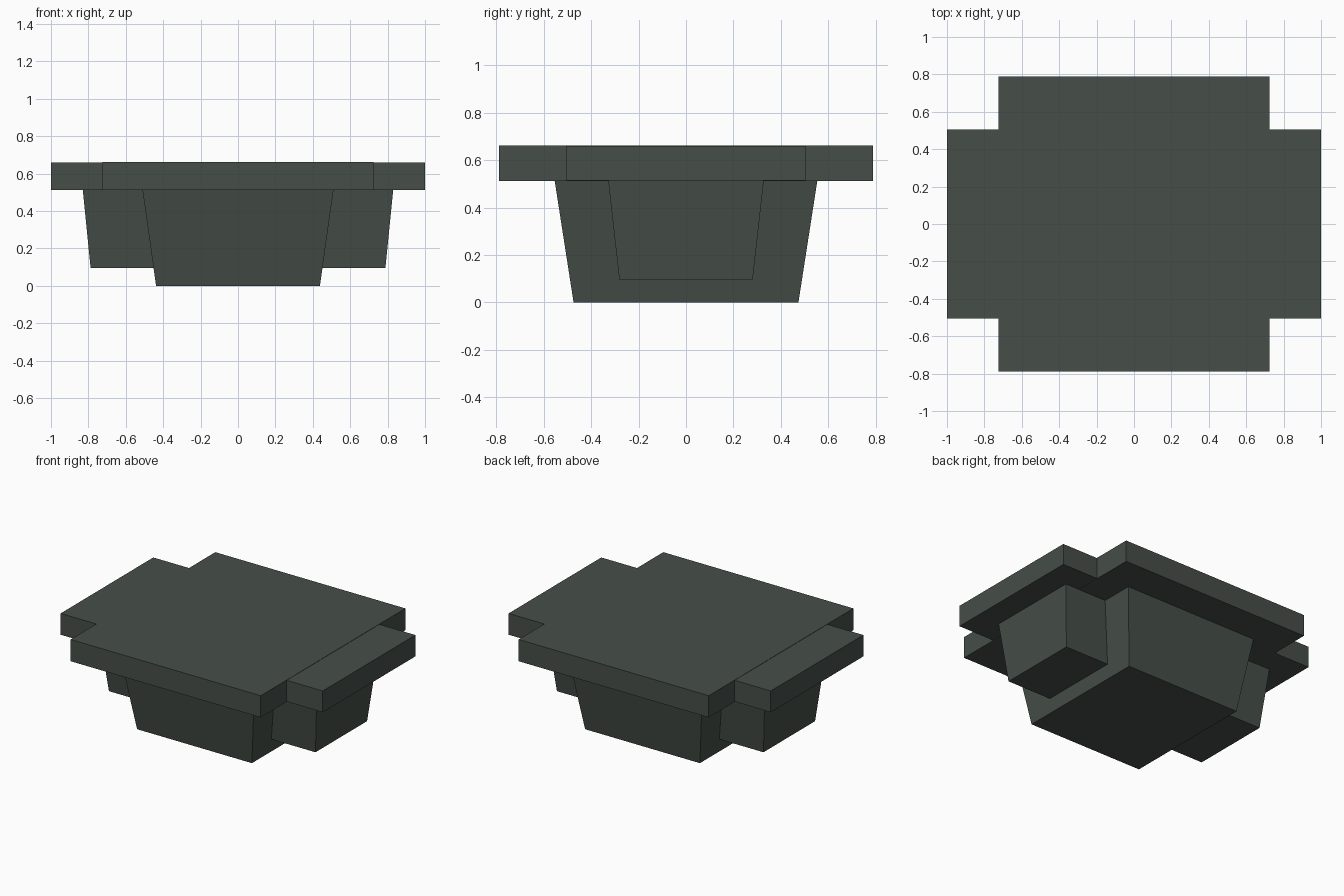
import bpy, bmesh

if "Cube" in bpy.data.objects:
    bpy.data.objects.remove(bpy.data.objects["Cube"])

mat = bpy.data.materials.new("dark grey green")
mat.diffuse_color = (0.061, 0.076, 0.066, 1)
mat.use_nodes = True
mat.node_tree.nodes["Principled BSDF"].inputs["Base Color"].default_value = mat.diffuse_color


def block(name, z0, z1, bottom, top):
    """Centred box whose half sizes (x, y) run from bottom to top."""
    bm = bmesh.new()
    bmesh.ops.create_cube(bm, size=2)
    for v in bm.verts:
        hx, hy = top if v.co.z > 0 else bottom
        v.co = (v.co.x * hx, v.co.y * hy, z1 if v.co.z > 0 else z0)
    mesh = bpy.data.meshes.new(name)
    bm.to_mesh(mesh)
    bm.free()
    mesh.materials.append(mat)
    ob = bpy.data.objects.new(name, mesh)
    bpy.context.collection.objects.link(ob)
    return ob


# Cross-shaped top: two overlapping slabs
block("long_top_slab", 0.513, 0.660, (1.0, 0.505), (1.0, 0.505))
block("wide_top_slab", 0.512, 0.662, (0.725, 0.788), (0.725, 0.788))

# Tapered body and the narrower, shallower block crossing it
block("main_body", 0.0, 0.515, (0.438, 0.474), (0.511, 0.554))
block("cross_body", 0.095, 0.515, (0.788, 0.281), (0.83, 0.328))
